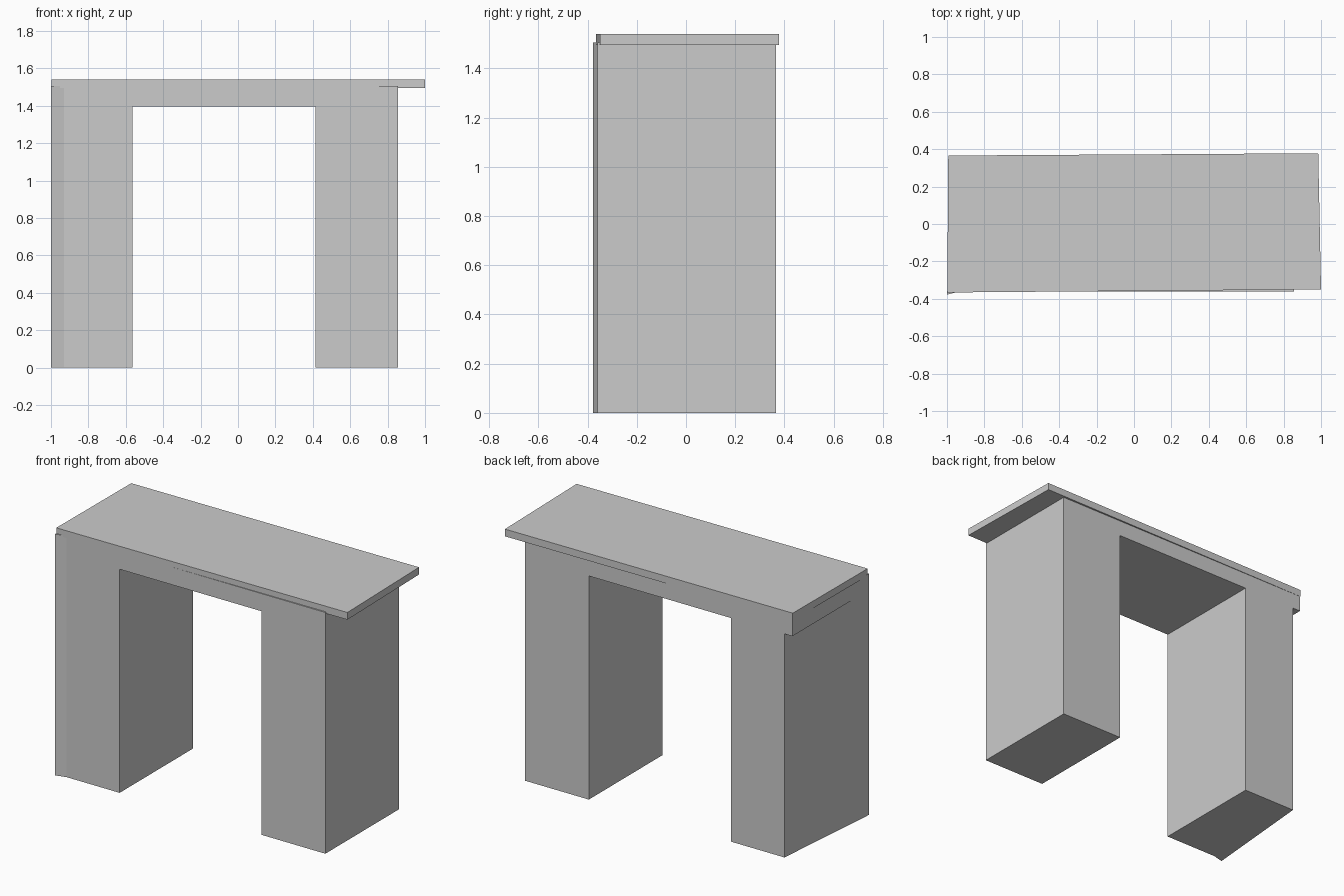
import bpy, bmesh

if "Cube" in bpy.data.objects:
    bpy.data.objects.remove(bpy.data.objects["Cube"])


def prism(name, plan, z0, z1):
    """Extrude a counter-clockwise plan outline from z0 up to z1."""
    bm = bmesh.new()
    base = bm.faces.new([bm.verts.new((x, y, z0)) for x, y in plan])
    top = bmesh.ops.extrude_face_region(bm, geom=[base])
    verts = [v for v in top["geom"] if isinstance(v, bmesh.types.BMVert)]
    bmesh.ops.translate(bm, vec=(0, 0, z1 - z0), verts=verts)
    if base.is_valid is False or len(bm.faces) < len(plan) + 2:
        bm.faces.new([v for v in bm.verts if v not in verts])
    bmesh.ops.recalc_face_normals(bm, faces=bm.faces)
    mesh = bpy.data.meshes.new(name)
    bm.to_mesh(mesh)
    bm.free()
    obj = bpy.data.objects.new(name, mesh)
    bpy.context.collection.objects.link(obj)
    return obj


FRONT, BACK = -0.36, 0.365
BODY_TOP, OPENING = 1.505, 1.395

# Lintel bridging the two legs
lintel = prism("arch_body", [(-0.99, FRONT), (0.855, FRONT),
                             (0.855, BACK), (-0.99, BACK)], OPENING, BODY_TOP)

# Left leg: slanted outer face and a slightly flared front corner
left_leg = prism("left_leg", [(-1.0, -0.378), (-0.93, FRONT), (-0.565, FRONT),
                              (-0.565, BACK), (-0.935, BACK)], 0, BODY_TOP)

# Right leg: plain block
right_leg = prism("right_leg", [(0.415, FRONT), (0.855, FRONT),
                                (0.855, BACK), (0.415, BACK)], 0, BODY_TOP)

# Fuse legs and lintel into one body
for leg in (left_leg, right_leg):
    mod = lintel.modifiers.new("join_" + leg.name, 'BOOLEAN')
    mod.operation = 'UNION'
    mod.solver = 'EXACT'
    mod.object = leg
    leg.hide_render = True
bpy.context.view_layer.objects.active = lintel
for mod in list(lintel.modifiers):
    bpy.ops.object.modifier_apply(modifier=mod.name)
for leg in (left_leg, right_leg):
    bpy.data.objects.remove(leg)

# Slightly skewed top slab overhanging on the right
prism("top_slab", [(-0.998, -0.366), (1.0, -0.35),
                   (0.985, 0.378), (-0.993, 0.366)], 1.495, 1.54)
